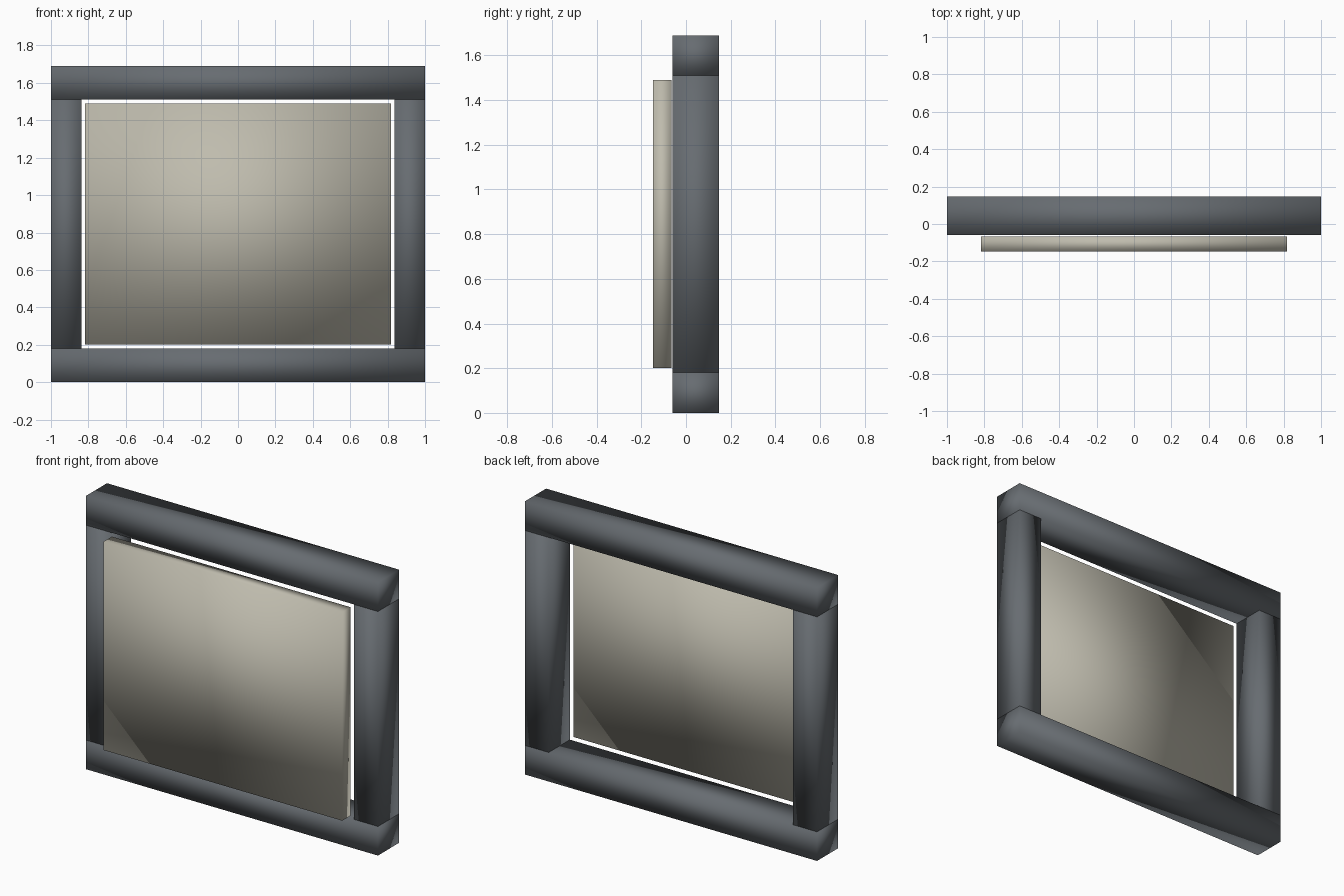
import bpy

default = bpy.data.objects.get("Cube")
if default:
    bpy.data.objects.remove(default, do_unlink=True)


def material(name, rgb):
    mat = bpy.data.materials.new(name)
    mat.use_nodes = True
    colour = (*rgb, 1)
    mat.diffuse_color = colour
    mat.node_tree.nodes["Principled BSDF"].inputs["Base Color"].default_value = colour
    return mat


def box(name, low, high, mat):
    """Box between two corners, with soft shading across its edges."""
    centre = [(a + b) / 2 for a, b in zip(low, high)]
    bpy.ops.mesh.primitive_cube_add(size=1, location=centre)
    obj = bpy.context.object
    obj.name = name
    obj.scale = [b - a for a, b in zip(low, high)]
    bpy.ops.object.transform_apply(location=False, rotation=False, scale=True)
    bpy.ops.object.shade_smooth()
    obj.data.materials.append(mat)
    return obj


slate = material("slate grey", (0.135, 0.15, 0.165))
cream = material("warm stone", (0.52, 0.50, 0.42))

FRONT, BACK = -0.06, 0.147
HEIGHT, RAIL = 1.69, 0.18
POST_INNER = 0.837

# Rails across the full width
box("bottom_rail", (-1, FRONT, 0), (1, BACK, RAIL), slate)
box("top_rail", (-1, FRONT, HEIGHT - RAIL), (1, BACK, HEIGHT), slate)

# Posts between the rails
for name, x0, x1 in (("right_post", -1, -POST_INNER), ("left_post", POST_INNER, 1)):
    box(name, (x0, FRONT, RAIL), (x1, BACK, HEIGHT - RAIL), slate)

# Panel standing just in front of the frame
box("panel", (-0.817, -0.147, 0.2), (0.817, -0.066, 1.49), cream)
